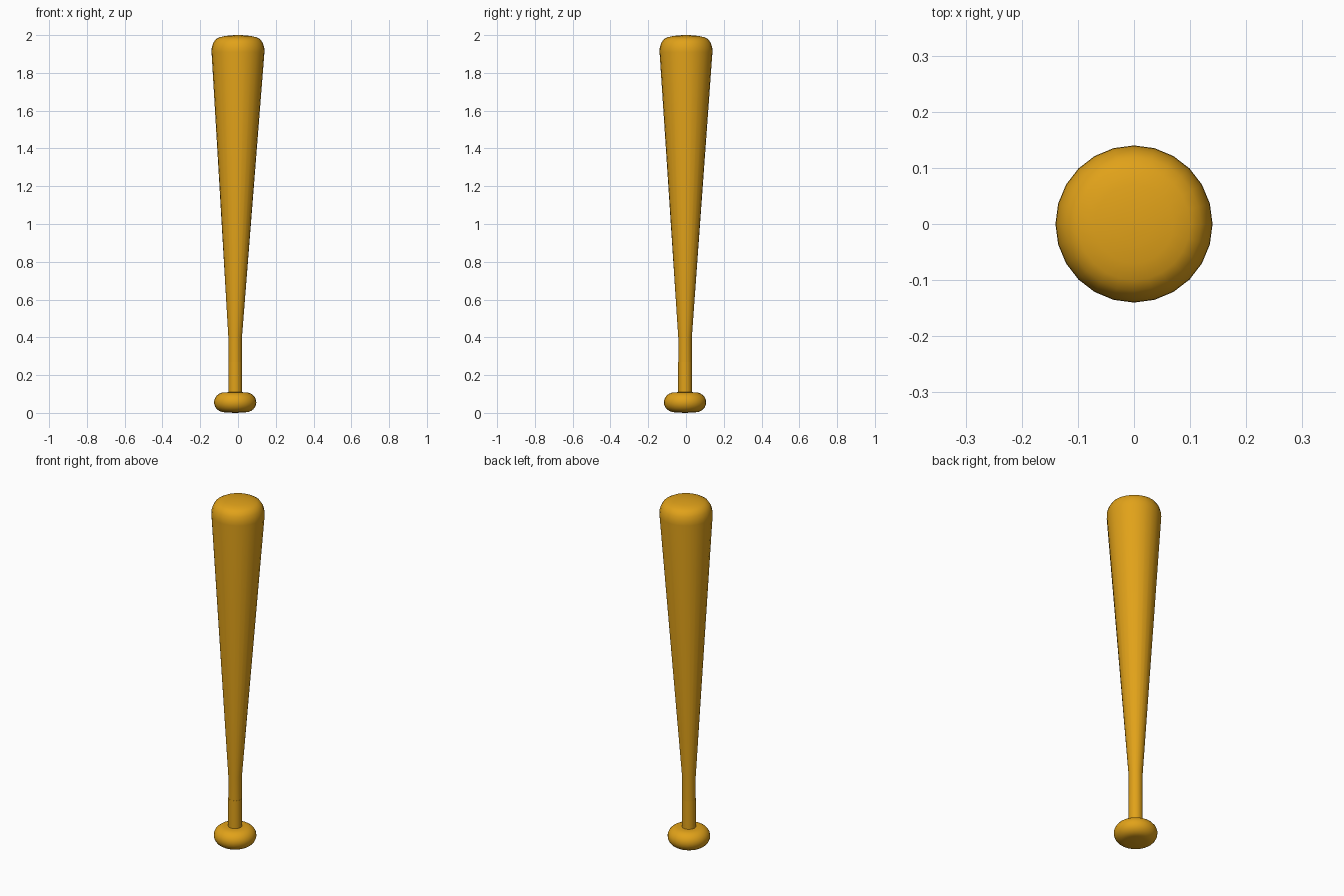
import bpy, bmesh, math

if "Cube" in bpy.data.objects:
    bpy.data.objects.remove(bpy.data.objects["Cube"])

SIDES = 24
AX, AY = -0.015, -0.005   # handle axis, slightly off the barrel centre

wood = bpy.data.materials.new("wood")
wood.diffuse_color = (0.75, 0.36, 0.01, 1)
wood.use_nodes = True
wood.node_tree.nodes["Principled BSDF"].inputs["Base Color"].default_value = wood.diffuse_color


def lathe(name, profile, cap_start=True, cap_end=True):
    """Skin rings given as (radius, z, centre x, centre y)."""
    bm = bmesh.new()
    rings = []
    for r, z, cx, cy in profile:
        rings.append([bm.verts.new((cx + r * math.cos(2 * math.pi * i / SIDES),
                                    cy + r * math.sin(2 * math.pi * i / SIDES), z))
                      for i in range(SIDES)])
    for a, b in zip(rings, rings[1:]):
        for i in range(SIDES):
            j = (i + 1) % SIDES
            bm.faces.new((a[i], a[j], b[j], b[i]))
    if cap_start:
        bm.faces.new(rings[0][::-1])
    if cap_end:
        bm.faces.new(rings[-1])
    me = bpy.data.meshes.new(name)
    bm.to_mesh(me)
    bm.free()
    ob = bpy.data.objects.new(name, me)
    bpy.context.collection.objects.link(ob)
    me.materials.append(wood)
    bpy.context.view_layer.objects.active = ob
    ob.select_set(True)
    bpy.ops.object.shade_smooth_by_angle(angle=math.radians(40))
    ob.select_set(False)
    return ob


# Barrel: straight handle, long taper, rounded end
barrel = [(0.036, 0.08, AX, AY), (0.036, 0.40, AX, AY)]
barrel += [(r, z, 0, 0) for r, z in [
    (0.140, 1.91), (0.139, 1.932), (0.132, 1.957), (0.119, 1.977),
    (0.100, 1.988), (0.070, 1.995), (0.035, 1.999), (0.006, 2.0)]]
lathe("barrel", barrel)

# Grip sleeve hugging the lower handle
lathe("grip", [(0.0365, 0.08, AX, AY), (0.0365, 0.27, AX, AY)])

# Knob: flattened rounded disc
knob = [(0.004, 0.0, AX, AY), (0.055, 0.003, AX, AY)]
for k in range(1, 12):
    a = math.radians(-90 + 15 * k)
    knob.append((0.055 + 0.057 * math.cos(a), 0.056 + 0.053 * math.sin(a), AX, AY))
knob += [(0.055, 0.109, AX, AY), (0.004, 0.110, AX, AY)]
lathe("knob", knob)
